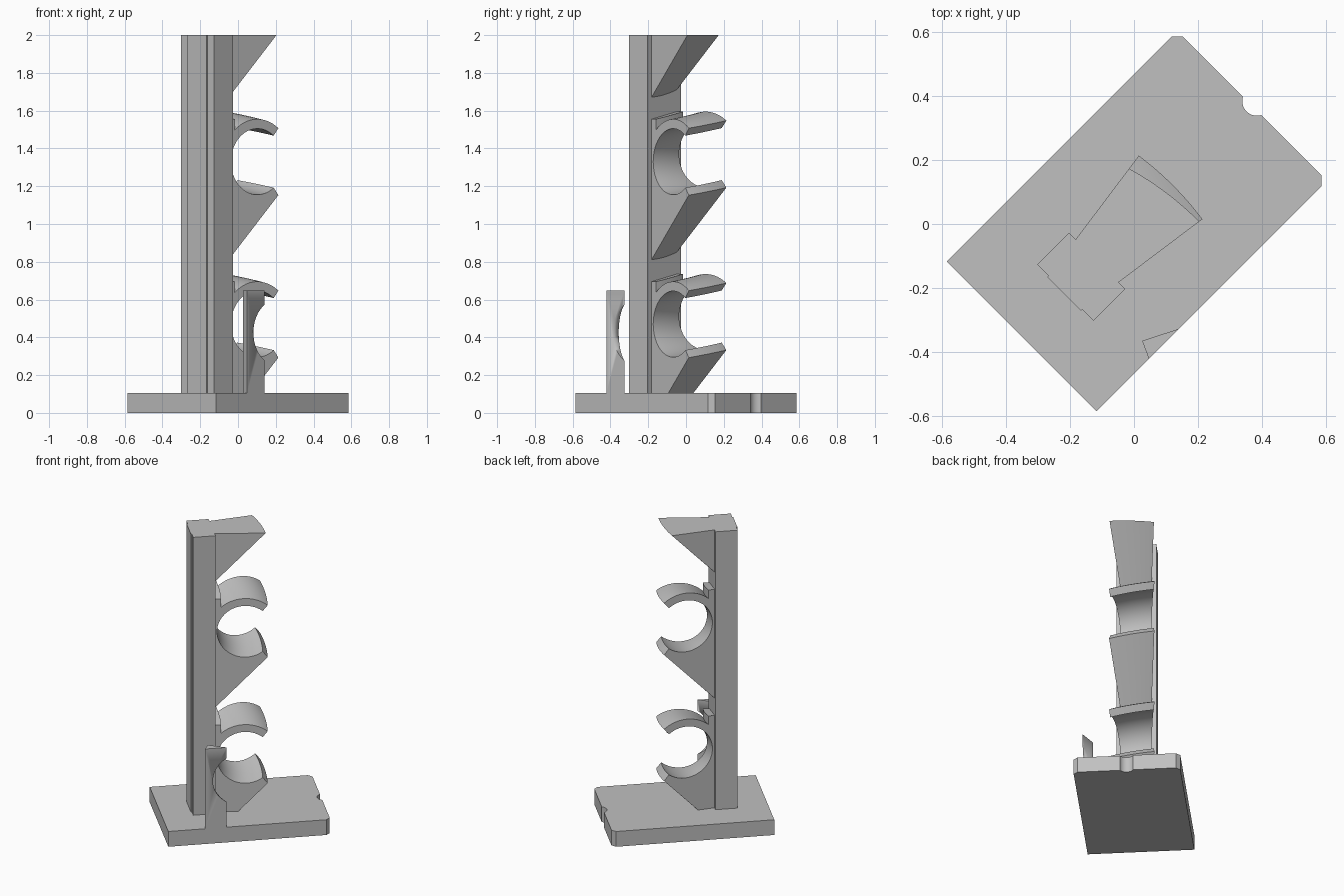
import bpy, bmesh, math
from mathutils import Matrix

cube = bpy.data.objects.get("Cube")
if cube:
    bpy.data.objects.remove(cube, do_unlink=True)

grey = bpy.data.materials.new("plain grey")
grey.use_nodes = True
colour = (0.53, 0.53, 0.53, 1)
grey.diffuse_color = colour
grey.node_tree.nodes["Principled BSDF"].inputs["Base Color"].default_value = colour

TURN = Matrix.Rotation(math.radians(45), 4, "Z")  # whole model stands diagonally


def finish(name, bm):
    bmesh.ops.recalc_face_normals(bm, faces=bm.faces)
    bm.transform(TURN)
    mesh = bpy.data.meshes.new(name)
    bm.to_mesh(mesh)
    bm.free()
    mesh.materials.append(grey)
    obj = bpy.data.objects.new(name, mesh)
    bpy.context.collection.objects.link(obj)
    bpy.ops.object.select_all(action="DESELECT")
    obj.select_set(True)
    bpy.context.view_layer.objects.active = obj
    bpy.ops.object.shade_smooth_by_angle(angle=math.radians(30))
    return obj


def loft(sections):
    """Join matching closed sections into a capped solid."""
    bm = bmesh.new()
    rings = [[bm.verts.new(p) for p in sec] for sec in sections]
    n = len(rings[0])
    for a, b in zip(rings, rings[1:]):
        for i in range(n):
            j = (i + 1) % n
            bm.faces.new((a[i], a[j], b[j], b[i]))
    bm.faces.new(rings[0])
    bm.faces.new(rings[-1])
    return bm


def prism(outline, z0, z1):
    return loft([[(x, y, z) for x, y in outline] for z in (z0, z1)])


def arc(cx, cy, r, start, end, steps):
    angles = [math.radians(start + (end - start) * i / steps) for i in range(steps + 1)]
    return [(cx + r * math.cos(a), cy + r * math.sin(a)) for a in angles]


# Base plate with clipped far corners and a round notch
base = [(-0.496, 0.331), (-0.496, -0.331), (0.497, -0.331), (0.522, -0.306)]
base += arc(0.543, 0, 0.046, 243, 117, 14)
base += [(0.522, 0.306), (0.497, 0.331)]
finish("base_plate", prism(base, 0, 0.104))

# Upright column with a thin raised strip on its outer face
column = [(-0.163, -0.124), (-0.163, 0.124), (-0.303, 0.124), (-0.303, 0.074),
          (-0.309, 0.074), (-0.309, -0.074), (-0.303, -0.074), (-0.303, -0.124)]
finish("column", prism(column, 0.1, 2))

# Open clamp on a sloping bracket: distance from column, height from hole centre
HOLE, INNER, OUTER, MOUTH = 0.19, 0.175, 0.225, 52
profile = [(-0.02, -0.54)]
profile += arc(HOLE, 0, OUTER, -MOUTH, -MOUTH, 1)[:1]
profile += arc(HOLE, 0, INNER, 360 - MOUTH, MOUTH, 40)
profile += arc(HOLE, 0, OUTER, MOUTH, 132, 14)
profile += [(0.04, OUTER), (-0.02, OUTER)]

AXIS, ROOT, SPREAD, RISE, STEPS = -0.837, 0.68, 8, 0.04, 16


def clamp(name, height):
    """Sweep the clamp profile along a short helix, trimmed to the stand."""
    sections = []
    for i in range(STEPS + 1):
        t = i / STEPS
        a = math.radians(SPREAD * (2 * t - 1))
        sections.append([(AXIS + (ROOT + s) * math.cos(a), (ROOT + s) * math.sin(a),
                          height + z + RISE * t) for s, z in profile])
    bm = loft(sections)
    for level, up in ((0.1, -1), (2, 1)):
        cut = bmesh.ops.bisect_plane(bm, geom=bm.verts[:] + bm.edges[:] + bm.faces[:],
                                     plane_co=(0, 0, level), plane_no=(0, 0, up),
                                     clear_outer=True)
        edges = [e for e in cut["geom_cut"] if isinstance(e, bmesh.types.BMEdge)]
        if edges:
            bmesh.ops.contextual_create(bm, geom=edges)
    finish(name, bm)


for index, name in enumerate(("lower_clamp", "upper_clamp", "top_bracket")):
    clamp(name, 0.47 + 0.86 * index)

# Small wedge post on the plate's side edge, with a round bite out of it
post = finish("side_post", prism([(-0.24, -0.276), (-0.265, -0.331), (-0.131, -0.331)], 0.1, 0.648))
bite = arc(-0.046, 0.425, 0.17, 0, 360, 48)[:-1]
cutter = finish("post_cutter", loft([[(x, y, z) for x, z in bite] for y in (-0.4, -0.2)]))
cutter.hide_render = True
cutter.hide_set(True)
mod = post.modifiers.new("round bite", "BOOLEAN")
mod.operation = "DIFFERENCE"
mod.solver = "EXACT"
mod.object = cutter
bpy.context.view_layer.objects.active = post
bpy.ops.object.modifier_apply(modifier=mod.name)
bpy.data.objects.remove(cutter, do_unlink=True)
